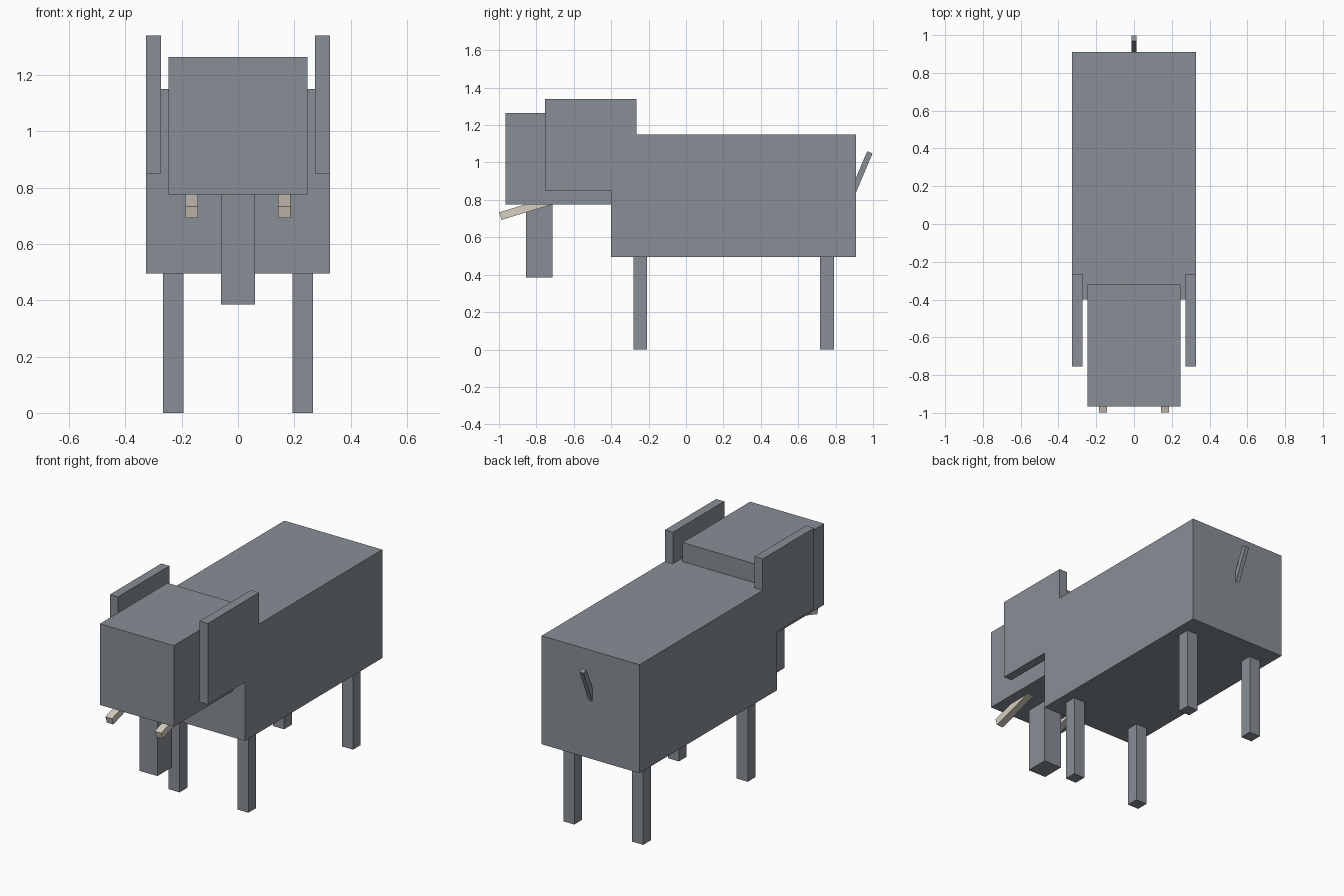
import bpy
from math import radians, sin, cos
from mathutils import Matrix, Vector

cube = bpy.data.objects.get("Cube")
if cube:
    bpy.data.objects.remove(cube, do_unlink=True)


def make_material(name, rgb):
    mat = bpy.data.materials.new(name)
    mat.use_nodes = True
    mat.diffuse_color = (*rgb, 1)
    mat.node_tree.nodes["Principled BSDF"].inputs["Base Color"].default_value = (*rgb, 1)
    return mat


grey = make_material("slate grey", (0.25, 0.275, 0.305))
ivory = make_material("ivory", (0.68, 0.62, 0.53))


def box(name, low, high, mat=grey):
    """Axis-aligned block between two opposite corners."""
    low, high = Vector(low), Vector(high)
    bpy.ops.mesh.primitive_cube_add(size=1)
    obj = bpy.context.object
    obj.name = name
    obj.data.transform(Matrix.Translation((low + high) / 2) @ Matrix.Diagonal((*(high - low), 1)))
    obj.data.materials.append(mat)
    return obj


def rod(name, tip, size, length, tilt, mat):
    """Square rod running from its tip along +y, tilted about x."""
    w, t = size[0] / 2, size[1] / 2
    obj = box(name, (-w, 0, -t), (w, length, t), mat)
    obj.location = tip
    obj.rotation_euler.x = radians(tilt)
    return obj


# Body, head and trunk
box("body", (-0.327, -0.40, 0.495), (0.327, 0.91, 1.15))
box("head", (-0.247, -0.965, 0.775), (0.247, -0.32, 1.265))
box("trunk", (-0.06, -0.855, 0.385), (0.06, -0.715, 0.875))

# Paired parts
for side, s in (("left", 1), ("right", -1)):
    inner, outer = sorted((s * 0.273, s * 0.327))
    box(f"{side}_ear", (inner, -0.755, 0.85), (outer, -0.265, 1.34))
    for end, y in (("front", -0.245), ("back", 0.753)):
        x = s * 0.23
        box(f"{end}_{side}_leg", (x - 0.037, y - 0.037, 0), (x + 0.037, y + 0.037, 0.55))
    rod(f"{side}_tusk", (s * 0.164, -0.993, 0.713), (0.044, 0.042), 0.4, 17, ivory)

# Tail, slanting down into the rump
rod("tail", (0, 0.983, 1.054), (0.026, 0.031), 0.3, 247, grey)
